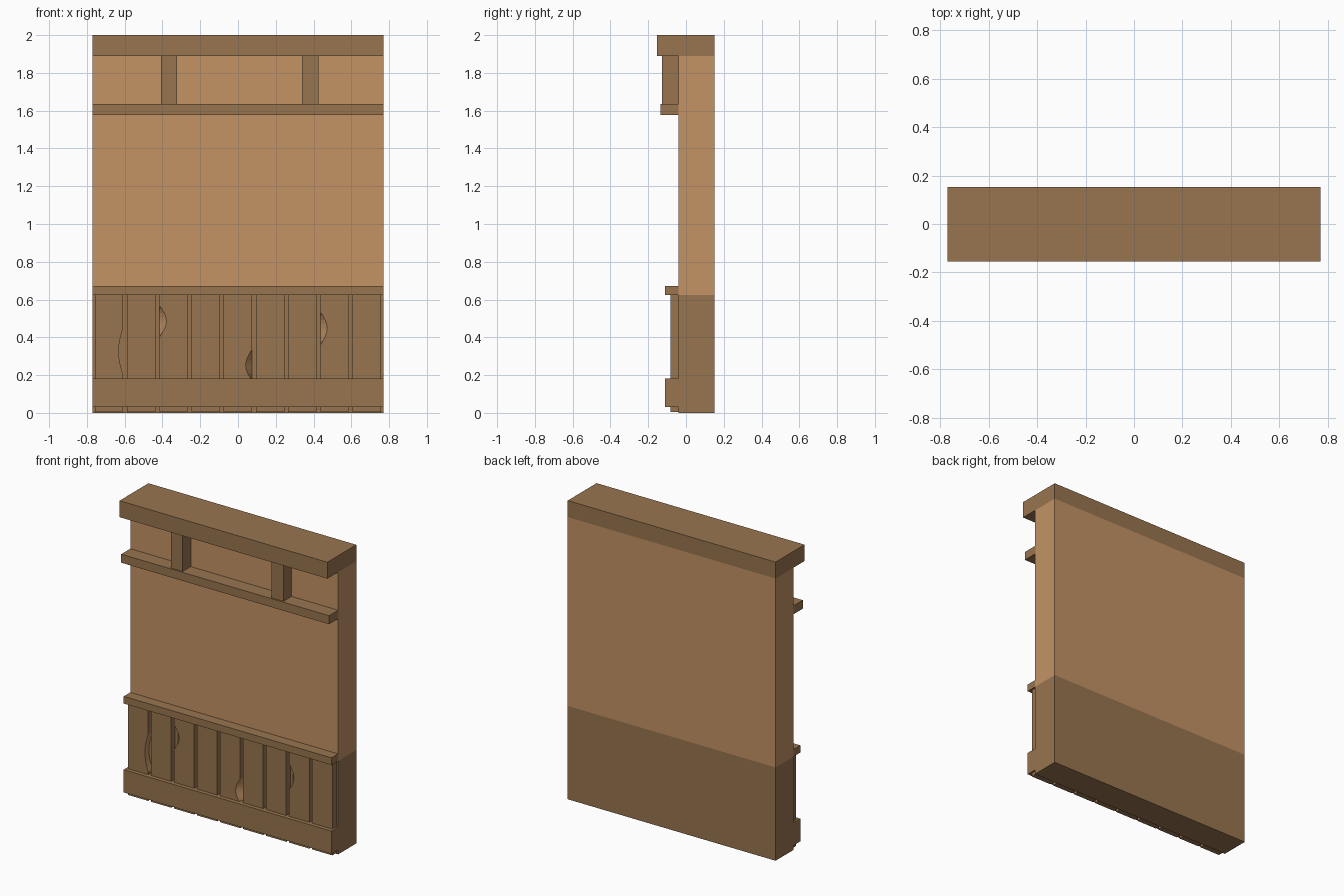
import bpy, bmesh, math

if "Cube" in bpy.data.objects:
    bpy.data.objects.remove(bpy.data.objects["Cube"])


def material(name, rgb):
    m = bpy.data.materials.new(name)
    m.diffuse_color = (*rgb, 1)
    m.use_nodes = True
    m.node_tree.nodes["Principled BSDF"].inputs["Base Color"].default_value = m.diffuse_color
    return m


TAN = material("light_tan", (0.546, 0.292, 0.130))
BROWN = material("wood_brown", (0.314, 0.178, 0.078))


def finish(bm, name, mats):
    bmesh.ops.recalc_face_normals(bm, faces=bm.faces)
    me = bpy.data.meshes.new(name)
    bm.to_mesh(me)
    bm.free()
    for m in mats:
        me.materials.append(m)
    ob = bpy.data.objects.new(name, me)
    bpy.context.collection.objects.link(ob)
    return ob


def box(name, x0, x1, y0, y1, z0, z1, mat):
    bm = bmesh.new()
    bmesh.ops.create_cube(bm, size=1)
    for v in bm.verts:
        v.co.x = x1 if v.co.x > 0 else x0
        v.co.y = y1 if v.co.y > 0 else y0
        v.co.z = z1 if v.co.z > 0 else z0
    return finish(bm, name, [mat])


W = 0.77
FRONT = -0.04   # wall face
BACK = 0.152

# wall body
box("lower_wall", -W, W, FRONT, BACK, 0, 0.625, BROWN)
box("upper_wall", -W, W, FRONT, BACK, 0.625, 1.89, TAN)
box("top_beam", -W, W, -0.154, BACK, 1.89, 2.0, BROWN)

# horizontal trim
box("upper_rail", -W, W, -0.136, -0.036, 1.578, 1.635, BROWN)
box("chair_rail", -W, W, -0.11, FRONT, 0.625, 0.673, BROWN)
box("baseboard", -W, W, -0.11, FRONT, 0.03, 0.182, BROWN)

# short posts between rail and beam
box("left_post", -0.408, -0.322, -0.126, FRONT, 1.635, 1.89, BROWN)
box("right_post", 0.338, 0.425, -0.126, FRONT, 1.635, 1.89, BROWN)


def plank(name, x0, x1, chip=None):
    """Vertical board lofted over z; chip = (side, z0, z1, depth, back share)."""
    zs, z_lo, z_hi = [0.006], 0.006, 0.625
    if chip:
        side, c0, c1, depth, share = chip
        zs += [c0 + (c1 - c0) * i / 8 for i in range(9)]
    zs.append(z_hi)
    bm = bmesh.new()
    rings = []
    for i, z in enumerate(zs):
        d = 0
        if chip and 1 <= i <= 9:
            d = depth * math.sin(math.pi * (i - 1) / 8)
        dl = d if chip and side < 0 else 0
        dr = d if chip and side > 0 else 0
        s = share if chip else 0
        rings.append([bm.verts.new(c) for c in (
            (x0 + dl * s, FRONT, z), (x0 + dl, -0.083, z),
            (x1 - dr, -0.083, z), (x1 - dr * s, FRONT, z))])
    for i, (a, b) in enumerate(zip(rings, rings[1:])):
        for k in range(4):
            f = bm.faces.new((a[k], a[(k + 1) % 4], b[(k + 1) % 4], b[k]))
            # fresh wood shows inside the chip
            if chip and 1 <= i <= 8 and k == (0 if side < 0 else 2):
                f.material_index = 1
    bm.faces.new(rings[0])
    bm.faces.new(rings[-1])
    finish(bm, name, [BROWN, TAN])


# nine wainscot planks, four of them chipped
chips = {0: (1, 0.20, 0.45, 0.024, 1.0), 2: (-1, 0.40, 0.57, 0.038, 0),
         4: (1, 0.17, 0.335, 0.034, 0), 7: (-1, 0.36, 0.535, 0.036, 0)}
for i in range(9):
    x = -0.758 + i * 0.1706
    plank(f"plank_{i + 1}", x, x + 0.15, chips.get(i))
